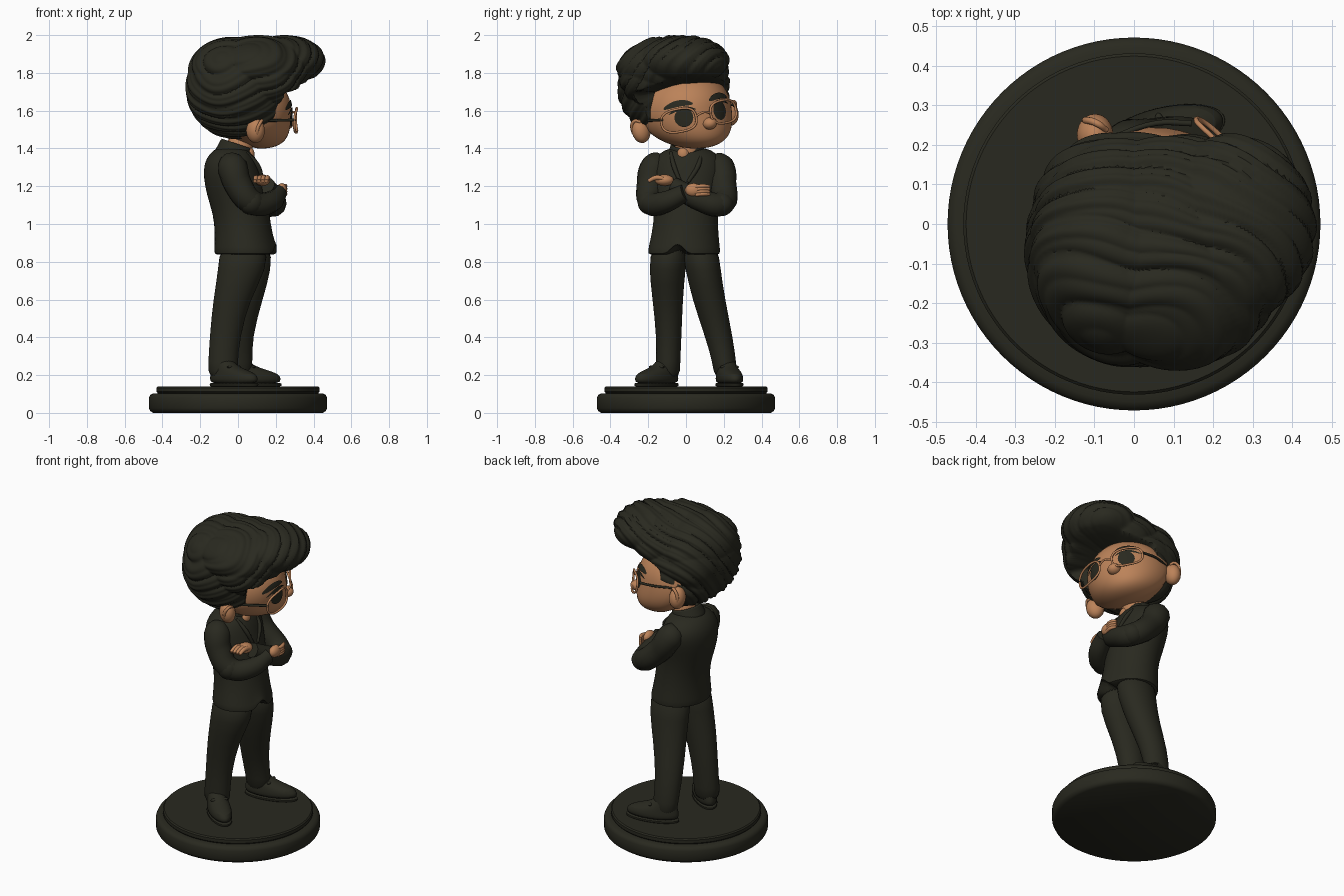
import bpy, bmesh, math
from mathutils import Matrix, Vector

old = bpy.data.objects.get("Cube")
if old:
    bpy.data.objects.remove(old, do_unlink=True)


def material(name, rgb):
    m = bpy.data.materials.new(name)
    m.use_nodes = True
    m.diffuse_color = (*rgb, 1)
    bsdf = m.node_tree.nodes["Principled BSDF"]
    bsdf.inputs["Base Color"].default_value = (*rgb, 1)
    bsdf.inputs["Roughness"].default_value = 0.8
    return m


CHARCOAL = material("charcoal", (0.022, 0.022, 0.014))
SKIN = material("warm skin", (0.50, 0.225, 0.10))
parts = []


def add(name, bm, mat, matrix=None, subsurf=0):
    if matrix:
        bm.transform(matrix)
    bmesh.ops.recalc_face_normals(bm, faces=bm.faces)
    me = bpy.data.meshes.new(name)
    bm.to_mesh(me)
    bm.free()
    me.materials.append(mat)
    ob = bpy.data.objects.new(name, me)
    bpy.context.collection.objects.link(ob)
    if subsurf:
        mod = ob.modifiers.new("smooth", "SUBSURF")
        mod.levels = mod.render_levels = subsurf
    parts.append(ob)
    return ob


def sphere(u=32, v=20):
    bm = bmesh.new()
    bmesh.ops.create_uvsphere(bm, u_segments=u, v_segments=v, radius=1)
    return bm


def ellipsoid(name, mat, center, radii, matrix=Matrix(), turn=0):
    local = Matrix.LocRotScale(Vector(center), Matrix.Rotation(turn, 3, 'Z'), Vector(radii))
    return add(name, sphere(), mat, matrix @ local)


def loft(name, mat, rings, n=32, matrix=None, edit=None, subsurf=1):
    """Stack elliptical rings given as (z, cx, cy, rx, ry)."""
    bm = bmesh.new()
    loops = []
    for z, cx, cy, rx, ry in rings:
        loops.append([bm.verts.new((cx + rx * math.cos(i * math.tau / n),
                                    cy + ry * math.sin(i * math.tau / n), z)) for i in range(n)])
    for a, b in zip(loops, loops[1:]):
        for i in range(n):
            bm.faces.new((a[i], a[(i + 1) % n], b[(i + 1) % n], b[i]))
    bm.faces.new(loops[0])
    bm.faces.new(loops[-1])
    if edit:
        edit(loops)
    return add(name, bm, mat, matrix, subsurf)


def tube(name, mat, points, matrix=None, cyclic=False, res=6):
    """Smooth round tube through (x, y, z, radius) points."""
    cu = bpy.data.curves.new(name, 'CURVE')
    cu.dimensions = '3D'
    cu.bevel_depth, cu.bevel_resolution, cu.resolution_u = 1, 4, res
    cu.use_fill_caps = True
    sp = cu.splines.new('BEZIER')
    sp.bezier_points.add(len(points) - 1)
    sp.use_cyclic_u = cyclic
    for bp, (x, y, z, r) in zip(sp.bezier_points, points):
        bp.co, bp.radius = (x, y, z), r
        bp.handle_left_type = bp.handle_right_type = 'AUTO'
    tmp = bpy.data.objects.new(name + "_path", cu)
    bpy.context.collection.objects.link(tmp)
    me = bpy.data.meshes.new_from_object(tmp.evaluated_get(bpy.context.evaluated_depsgraph_get()))
    bpy.data.objects.remove(tmp)
    bm = bmesh.new()
    bm.from_mesh(me)
    bpy.data.meshes.remove(me)
    return add(name, bm, mat, matrix)


# Round two-step base
loft("base", CHARCOAL, [(z, 0, 0, r, r) for z, r in (
    (0, .45), (.01, .465), (.025, .472), (.08, .472), (.095, .465), (.103, .45), (.104, .425),
    (.112, .432), (.132, .432), (.139, .425), (.139, .40))], n=96, subsurf=0)

# Trouser legs
loft("right_leg", CHARCOAL, [(.18, -.08, -.095, .08, .065), (.26, -.08, -.095, .078, .064),
     (.4, -.07, -.09, .08, .066), (.6, -.035, -.097, .097, .08), (.76, .025, -.1, .128, .097),
     (.9, .03, -.085, .13, .1)])
loft("left_leg", CHARCOAL, [(.18, 0, .21, .076, .062), (.26, 0, .205, .076, .062),
     (.4, -.005, .175, .08, .073), (.6, .03, .12, .1, .087), (.76, .055, .09, .123, .093),
     (.9, .05, .07, .13, .1)])

# Shoes: sole, upper and a lace bow
for side, heel, angle in (("right", (-.085, -.1), -.72), ("left", (-.01, .21), .24)):
    frame = Matrix.Translation((*heel, 0)) @ Matrix.Rotation(angle, 4, 'Z')
    loft(side + "_sole", CHARCOAL, [(.138, .085, 0, .155, .06), (.142, .085, 0, .163, .065),
         (.156, .085, 0, .163, .065), (.159, .085, 0, .158, .062)], matrix=frame)
    loft(side + "_shoe", CHARCOAL, [(.15, .085, 0, .156, .062), (.18, .085, 0, .161, .066),
         (.207, .08, 0, .152, .062), (.228, .05, 0, .115, .056), (.25, .015, 0, .076, .05),
         (.29, 0, 0, .06, .048)], matrix=frame)
    for s in (-1, 1):
        ellipsoid(side + "_lace_loop", CHARCOAL, (.085, s * .025, .243), (.012, .028, .009), frame)


# Jacket with an open notch at the front hem
def cut_hem(loops):
    for k, loop in enumerate(loops[:3]):
        for v in loop:
            if v.co.x > 0.03:
                v.co.z += .085 * max(0, 1 - abs(v.co.y + .045) / .06) * (1 - k * .3)


loft("jacket", CHARCOAL, [(.835, .04, -.01, .145, .17), (.84, .042, -.01, .168, .192),
     (.87, .038, -.01, .163, .19), (.95, .03, -.005, .152, .176), (1.05, .018, 0, .148, .167),
     (1.15, -.005, 0, .16, .175), (1.25, -.029, .005, .154, .195), (1.32, -.037, .01, .143, .195),
     (1.37, -.035, .01, .118, .16), (1.41, -.03, .01, .08, .09)], n=48, edit=cut_hem)
loft("neck", SKIN, [(1.3, .0, .01, .07, .07), (1.36, .0, .01, .072, .068), (1.5, .02, .01, .07, .07)])
collar = Matrix.Translation((-.015, .005, 1.385)) @ Matrix.Rotation(.32, 4, 'Y')
loft("collar", CHARCOAL, [(-.06, 0, 0, .115, .12), (-.01, 0, 0, .098, .098),
     (.04, -.005, 0, .088, .086), (.045, -.005, 0, .08, .078), (.02, 0, 0, .076, .076)], matrix=collar)
ellipsoid("throat", SKIN, (.06, -.014, 1.368), (.028, .034, .038))
for s in (-1, 1):
    tube("lapel", CHARCOAL, [(.045, s * .08, 1.38, .008), (.104, s * .065, 1.31, .013),
         (.13, s * .02 - .01, 1.22, .01)])

# Crossed arms
tube("right_arm", CHARCOAL, [(-.045, -.12, 1.325, .06), (-.03, -.162, 1.3, .08), (.0, -.187, 1.21, .074),
     (.075, -.185, 1.115, .066), (.17, -.115, 1.115, .058), (.215, -.005, 1.165, .046)])
tube("left_arm", CHARCOAL, [(-.04, .14, 1.325, .06), (-.02, .175, 1.3, .08), (.04, .195, 1.21, .073),
     (.17, .18, 1.105, .066), (.195, .08, 1.125, .06), (.15, -.07, 1.205, .045)])
ellipsoid("right_elbow", CHARCOAL, (.07, -.19, 1.115), (.068, .066, .066))
ellipsoid("left_elbow", CHARCOAL, (.17, .185, 1.105), (.068, .068, .064))
ellipsoid("right_palm", SKIN, (.232, .04, 1.18), (.028, .045, .036))
ellipsoid("left_palm", SKIN, (.13, -.115, 1.232), (.04, .05, .03))
for i in range(4):
    z = 1.155 + i * .014
    tube("right_finger", SKIN, [(.247, .05, z, .01), (.25, .09, z + .004, .011), (.235, .125, z + .002, .008)])
    x = .10 + i * .02
    tube("left_finger", SKIN, [(x, -.12, 1.242, .012), (x - .005, -.16, 1.245, .013), (x - .01, -.2, 1.227, .01)])

# Head frame: turned to the left and tilted
HEAD = (Matrix.Translation((.02, -.008, 1.6)) @ Matrix.Rotation(math.radians(11), 4, 'X')
        @ Matrix.Rotation(math.radians(22), 4, 'Z'))
RX, RY, RZ = .265, .245, .215


def chin(z):
    return .13 * max(0, -z / RZ) ** 2


def face_x(y, z):
    return RX * math.sqrt(max(.02, 1 - (y / RY) ** 2 - (z / RZ) ** 2)) + chin(z)


# Head, with the skull narrowed behind so it sits inside the hair
bm = sphere(48, 32)
for v in bm.verts:
    x, y, z = v.co.x * RX, v.co.y * RY, v.co.z * RZ
    back = max(0, -v.co.x)
    v.co = (x * (1 - .4 * min(1, back * 3)) + chin(z), y * (1 - .25 * back) + .3 * chin(z), z)
add("head", bm, SKIN, HEAD)
ellipsoid("nose", SKIN, (.262, .022, -.092), (.04, .038, .032), HEAD)


# Thin plates that hug the face, for eyes and brows
def plate(name, mat, outline):
    bm = bmesh.new()
    n, rings = 32, 5
    grid = []
    for k in range(1, rings + 1):
        pts = [outline(k / rings, i * math.tau / n) for i in range(n)]
        grid.append([bm.verts.new((face_x(y, z) + .006, y, z)) for y, z in pts])
    for a, b in zip(grid, grid[1:]):
        for i in range(n):
            bm.faces.new((a[i], a[(i + 1) % n], b[(i + 1) % n], b[i]))
    bm.faces.new(grid[0])
    add(name, bm, mat, HEAD)


def lens_point(s, a):
    c, d = math.cos(a), math.sin(a)
    y = s * (.127 + .085 * math.copysign(abs(c) ** .75, c)) - .015
    z = -.045 + .06 * math.copysign(abs(d) ** .75, d)
    return (.29 - 1.6 * y * y, y, z, .0065)


for s, side in ((-1, "right"), (1, "left")):
    plate(side + "_eye", CHARCOAL, lambda k, a: (
        s * .103 - .004 + .044 * k * math.cos(a), -.035 + .05 * k * math.sin(a)))
    plate(side + "_lash", CHARCOAL, lambda k, a: (
        s * .107 + .066 * k * math.cos(a), .014 + .008 * k * math.sin(a) - .02 * math.cos(a) ** 2 * k))
    plate(side + "_brow", CHARCOAL, lambda k, a: (
        s * (.114 + .068 * k * math.cos(a)) - .005, .043 + .017 * k * math.sin(a) - .015 * (k * math.cos(a)) ** 2))
    tube(side + "_rim", SKIN, [lens_point(s, i * math.tau / 16) for i in range(16)], HEAD, True, 3)
    tube(side + "_temple", CHARCOAL, [(.215, s * .21 - .013, -.025, .008), (.13, s * .232, -.02, .007),
         (.0, s * .24, -.01, .007)], HEAD)
    ellipsoid(side + "_ear", SKIN, (-.025, s * .255, -.06), (.046, .052, .066), HEAD, -s * .4)
    tube(side + "_ear_fold", SKIN, [(.01, s * .262, -.015, .007), (-.005, s * .29, -.003, .009),
         (-.033, s * .3, -.05, .009), (-.015, s * .28, -.106, .008)], HEAD)
tube("bridge", SKIN, [(.286, -.056, -.04, .006), (.298, -.014, -.027, .006), (.288, .028, -.04, .006)], HEAD)

# Swept hair: one shell wrapped round overlapping masses, with combed grooves
ORIGIN = Vector((.05, -.05, 1.73))
MASSES = [((.0, -.065, 1.72), (.278, .30, .27)), ((.11, -.07, 1.825), (.28, .30, .175)),
          ((.25, -.01, 1.865), (.212, .24, .135)), ((-.04, -.06, 1.8), (.225, .28, .19)),
          ((-.01, -.01, 1.62), (.22, .235, .17)), ((.15, -.155, 1.77), (.19, .20, .16)),
          ((-.06, .02, 1.74), (.20, .21, .18))]


def reach(d):
    best = []
    for c, r in MASSES:
        o = [(ORIGIN[i] - c[i]) / r[i] for i in range(3)]
        e = [d[i] / r[i] for i in range(3)]
        a = sum(q * q for q in e)
        b = sum(p * q for p, q in zip(o, e))
        disc = b * b - a * (sum(p * p for p in o) - 1)
        if disc > 0:
            best.append((-b + math.sqrt(disc)) / a)
    return max(best)


bm = sphere(220, 150)
to_head = HEAD.inverted()
for v in bm.verts:
    d = v.co.normalized()
    p = ORIGIN + d * reach(d)
    bend = .03 * math.sin(9 * p.x + 4 * p.y) + .012 * math.sin(17 * p.y - 11 * p.x)
    t = 30 * (p.z - .5 * p.x - 1.1 * p.y + bend)
    locks = abs(math.sin(t)) ** .8
    strands = abs(math.sin(t * 2.3 + 5 * p.x))
    p -= d * (.018 - .014 * locks - .006 * strands)
    # Open the hair over the face
    q = to_head @ p
    line = .16 - .25 * max(0, abs(q.y) - .1) - .04 * math.sin(5 * q.y)
    open_x = .085 + .25 * max(0, q.z)
    cut = min(1, max(0, (q.x - open_x) / .03)) * min(1, max(0, (line - q.z) / .03))
    v.co = ORIGIN + (p - ORIGIN) * (1 - .5 * cut)
add("hair", bm, CHARCOAL)

# Smooth shading with crisp edges
bpy.ops.object.select_all(action='DESELECT')
for ob in parts:
    ob.select_set(True)
bpy.context.view_layer.objects.active = parts[0]
bpy.ops.object.shade_smooth_by_angle(angle=math.radians(40))
